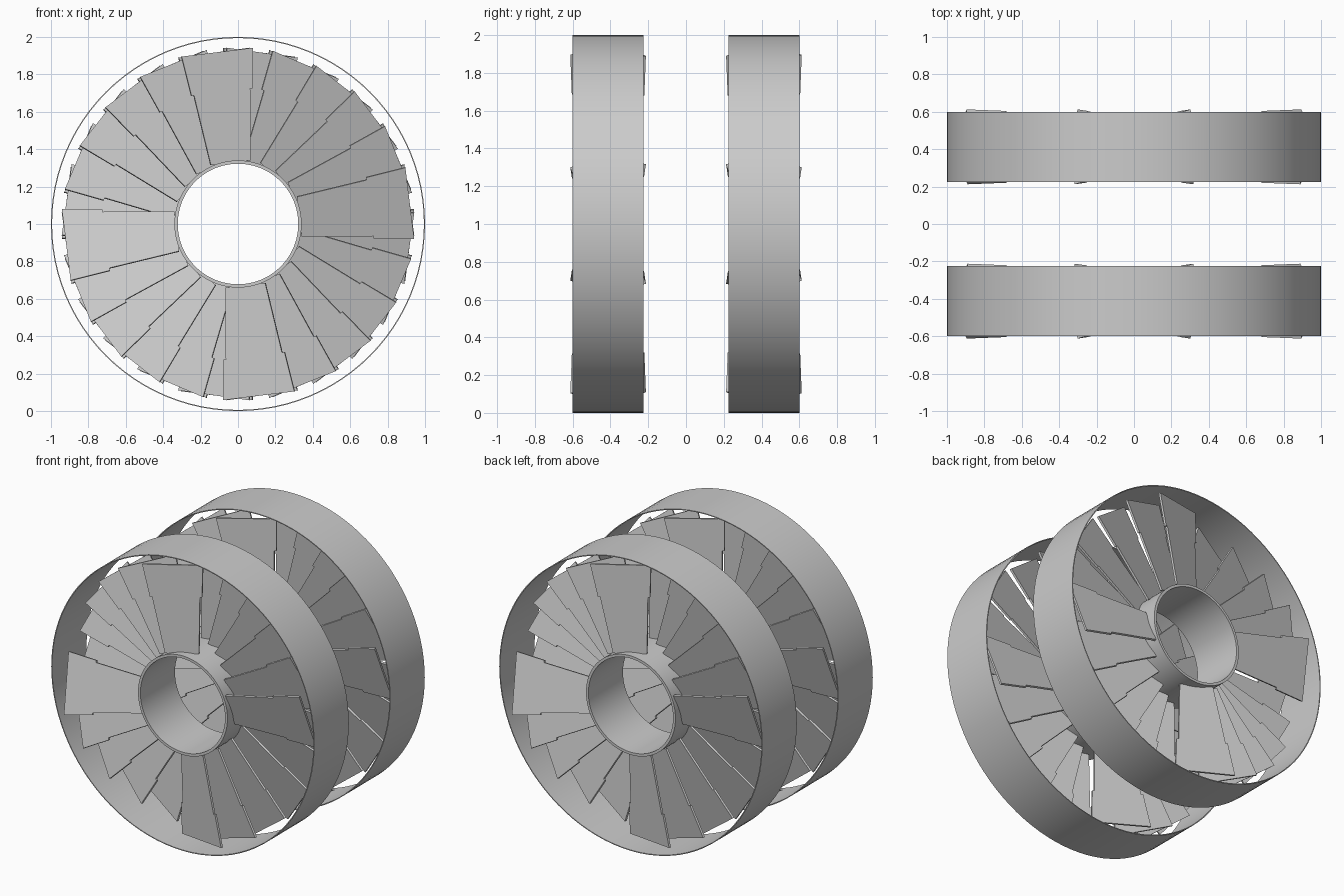
import bpy, bmesh, math
from mathutils import Matrix, Vector

cube = bpy.data.objects.get("Cube")
if cube:
    bpy.data.objects.remove(cube)

PITCH = math.radians(17)
WIDTH = 0.375        # depth of each ring
MID = 0.4125         # distance of each rotor from the middle
THICK = 0.014


def make_material(name, color):
    mat = bpy.data.materials.new(name)
    mat.use_nodes = True
    mat.diffuse_color = color
    mat.node_tree.nodes["Principled BSDF"].inputs["Base Color"].default_value = color
    return mat


metal = make_material("plain grey metal", (0.6, 0.6, 0.6, 1))


def finish(name, bm, smooth=False):
    bmesh.ops.recalc_face_normals(bm, faces=bm.faces)
    mesh = bpy.data.meshes.new(name)
    bm.to_mesh(mesh)
    bm.free()
    mesh.materials.append(metal)
    obj = bpy.data.objects.new(name, mesh)
    bpy.context.collection.objects.link(obj)
    if smooth:
        bpy.ops.object.select_all(action='DESELECT')
        obj.select_set(True)
        bpy.context.view_layer.objects.active = obj
        bpy.ops.object.shade_smooth_by_angle()
    return obj


# Open tube along y: a rectangular section swept around the axle
def tube(name, outer, inner, y, segments=96):
    bm = bmesh.new()
    a, b = y - WIDTH / 2, y + WIDTH / 2
    rings = []
    for i in range(segments):
        t = math.tau * i / segments
        rings.append([bm.verts.new((r * math.cos(t), yy, 1 + r * math.sin(t)))
                      for r, yy in ((outer, a), (outer, b), (inner, b), (inner, a))])
    for i in range(segments):
        p, q = rings[i], rings[(i + 1) % segments]
        for k in range(4):
            m = (k + 1) % 4
            bm.faces.new((p[k], p[m], q[m], q[k]))
    finish(name, bm, smooth=True)


# Flat tapered vane with a small shoulder, given as (radius, half chord)
HALF = [(0.33, 0.112), (0.71, 0.158), (0.71, 0.172), (0.925, 0.2)]
OUTLINE = HALF + [(r, -c) for r, c in reversed(HALF)]


def add_blade(bm, angle, depth, turn):
    u = Vector((math.cos(angle), 0, math.sin(angle)))
    clockwise = Vector((math.sin(angle), 0, -math.cos(angle)))
    chord = clockwise * math.cos(PITCH) + Vector((0, math.sin(PITCH), 0))
    normal = u.cross(chord)
    base = Vector((0, depth, 1))
    sides = [[bm.verts.new(turn @ (base + u * r + chord * c + normal * s * THICK / 2))
              for r, c in OUTLINE] for s in (-1, 1)]
    bm.faces.new(sides[0])
    bm.faces.new(reversed(sides[1]))
    n = len(OUTLINE)
    for i in range(n):
        j = (i + 1) % n
        bm.faces.new((sides[0][i], sides[0][j], sides[1][j], sides[1][i]))


# Two rotors, the rear one turned half round about the vertical
for label, side, turn in (("front", -1, Matrix.Identity(3)),
                          ("rear", 1, Matrix.Rotation(math.pi, 3, 'Z'))):
    tube(label + "_outer_ring", 1.0, 0.994, side * MID)
    tube(label + "_hub", 0.34, 0.322, side * MID)
    bm = bmesh.new()
    # Four stacks of six vanes, each stepping back through the ring
    for quarter in range(4):
        for step in range(6):
            angle = math.radians(7 + 90 * quarter + 15 * step)
            add_blade(bm, angle, -MID + 0.054 * (step - 2.5), turn)
    finish(label + "_blades", bm)
